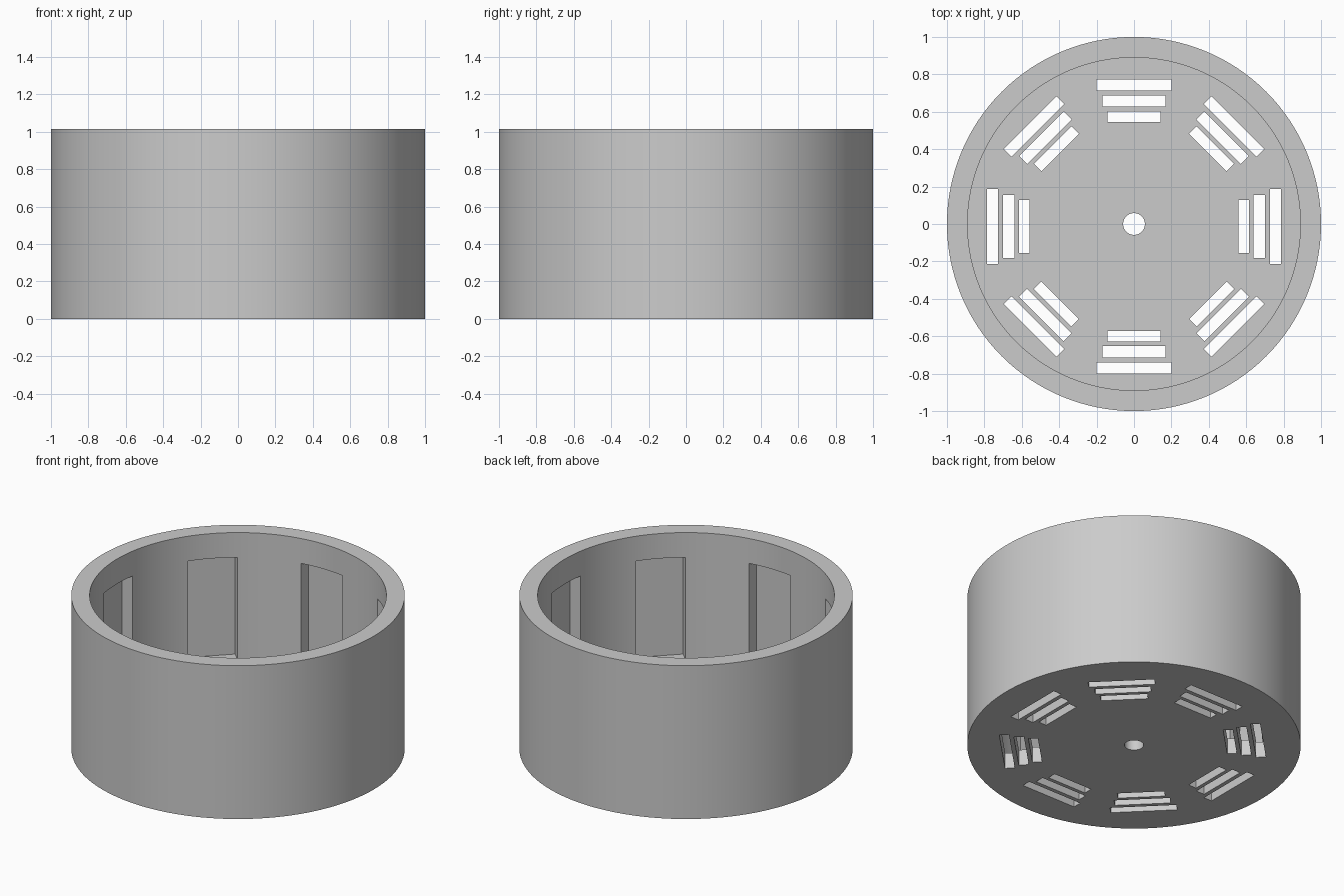
import bpy, bmesh, math
from mathutils import Matrix, Vector

cube = bpy.data.objects.get("Cube")
if cube:
    bpy.data.objects.remove(cube, do_unlink=True)

HEIGHT, FLOOR = 1.015, 0.105
OUTER, INNER = 1.0, 0.89
SEGMENTS = 128

grey = bpy.data.materials.new("plain grey")
grey.use_nodes = True
colour = (0.6, 0.6, 0.6, 1)
grey.diffuse_color = colour
grey.node_tree.nodes["Principled BSDF"].inputs["Base Color"].default_value = colour


def finish(bm, name):
    bmesh.ops.recalc_face_normals(bm, faces=bm.faces)
    mesh = bpy.data.meshes.new(name)
    bm.to_mesh(mesh)
    bm.free()
    mesh.materials.append(grey)
    obj = bpy.data.objects.new(name, mesh)
    bpy.context.collection.objects.link(obj)
    return obj


def add_box(bm, angle, radii, half_width, heights, shift=0.0):
    """Box spanning a radial range, turned about the z axis."""
    centre = Vector((sum(radii) / 2, 0, sum(heights) / 2))
    size = (radii[1] - radii[0], 2 * half_width, heights[1] - heights[0], 1)
    matrix = (Matrix.Translation((0, shift, 0)) @ Matrix.Rotation(angle, 4, "Z")
              @ Matrix.Translation(centre) @ Matrix.Diagonal(size))
    bmesh.ops.create_cube(bm, size=1, matrix=matrix)


# Open cup: outer wall, rim, inner wall and floor, with a round centre hole
HOLE = 0.058
profile = [(HOLE, 0), (OUTER, 0), (OUTER, HEIGHT), (INNER, HEIGHT),
           (INNER, FLOOR), (HOLE, FLOOR)]
bm = bmesh.new()
rings = []
for radius, z in profile:
    ring = bmesh.ops.create_circle(bm, segments=SEGMENTS, radius=radius,
                                   matrix=Matrix.Translation((0, 0, z)))
    rings.append(ring["verts"])
for a, b in zip(rings, rings[1:] + rings[:1]):
    for i in range(SEGMENTS):
        j = (i + 1) % SEGMENTS
        bm.faces.new((a[i], a[j], b[j], b[i]))
cup = finish(bm, "round_housing")

# Cutters: three floor slots and one wall pocket in each of eight directions
slots = [((0.727, 0.785), 0.2), ((0.64, 0.7), 0.168), ((0.558, 0.615), 0.142)]
bm = bmesh.new()
for k in range(8):
    angle = k * math.pi / 4
    for radii, half in slots:
        add_box(bm, angle, radii, half, (-0.1, 0.3), shift=-0.013)
    add_box(bm, angle, (0.82, 0.955), 0.151, (0.175, 0.85))
cutter = finish(bm, "slot_and_pocket_cutter")
cutter.hide_render = True

# Cut the openings and tidy up
bpy.context.view_layer.objects.active = cup
cup.select_set(True)
cut = cup.modifiers.new("openings", "BOOLEAN")
cut.operation = "DIFFERENCE"
cut.solver = "EXACT"
cut.object = cutter
bpy.ops.object.modifier_apply(modifier=cut.name)
bpy.data.objects.remove(cutter, do_unlink=True)

bpy.ops.object.select_all(action="DESELECT")
cup.select_set(True)
bpy.context.view_layer.objects.active = cup
bpy.ops.object.shade_smooth_by_angle(angle=math.radians(30))
